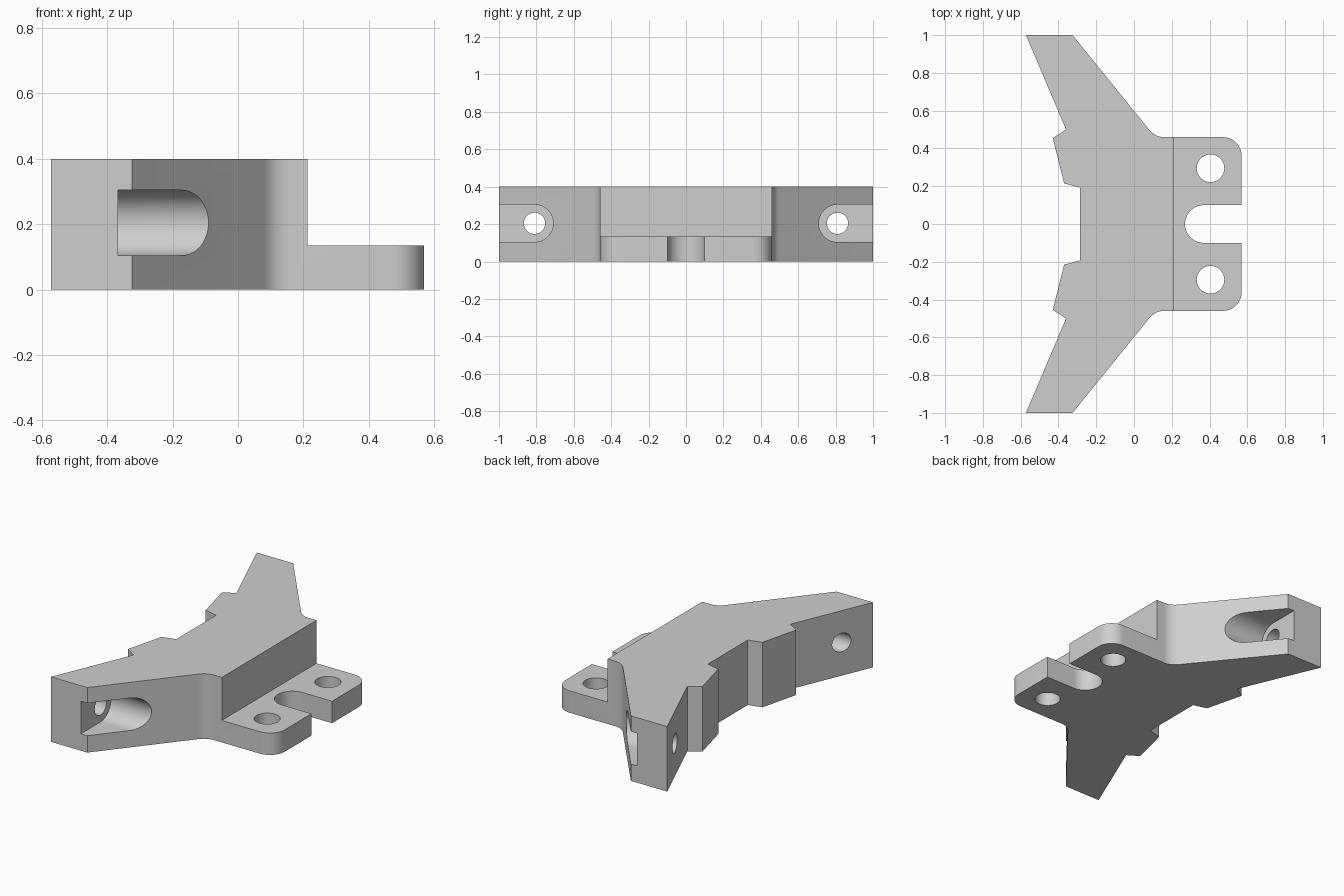
import bpy, bmesh, math
from mathutils import Vector

if "Cube" in bpy.data.objects:
    bpy.data.objects.remove(bpy.data.objects["Cube"])

grey = bpy.data.materials.new("plain grey")
grey.diffuse_color = (0.62, 0.62, 0.62, 1)
grey.use_nodes = True
grey.node_tree.nodes["Principled BSDF"].inputs["Base Color"].default_value = grey.diffuse_color


def prism(name, pts, lo, hi, axis="z"):
    """Extrude a 2D profile along z (profile in x,y) or x (profile in y,z)."""
    place = (lambda a, b, h: (a, b, h)) if axis == "z" else (lambda a, b, h: (h, a, b))
    bm = bmesh.new()
    bottom = [bm.verts.new(place(a, b, lo)) for a, b in pts]
    top = [bm.verts.new(place(a, b, hi)) for a, b in pts]
    bm.faces.new(bottom)
    bm.faces.new(top)
    n = len(pts)
    for i in range(n):
        j = (i + 1) % n
        bm.faces.new((bottom[i], bottom[j], top[j], top[i]))
    bmesh.ops.recalc_face_normals(bm, faces=bm.faces)
    mesh = bpy.data.meshes.new(name)
    bm.to_mesh(mesh)
    bm.free()
    mesh.materials.append(grey)
    ob = bpy.data.objects.new(name, mesh)
    bpy.context.collection.objects.link(ob)
    return ob


def fillet(prev, corner, nxt, r, steps=10):
    """Points of an arc rounding a profile corner."""
    p, c, n = Vector(prev), Vector(corner), Vector(nxt)
    u, v = (p - c).normalized(), (n - c).normalized()
    half = u.angle(v) / 2
    start, end = c + u * (r / math.tan(half)), c + v * (r / math.tan(half))
    centre = c + (u + v).normalized() * (r / math.sin(half))
    a, sweep = start - centre, math.pi - 2 * half
    b = end - centre
    return [tuple(centre + (a * math.sin((1 - t) * sweep) + b * math.sin(t * sweep)) / math.sin(sweep))
            for t in (i / steps for i in range(steps + 1))]


def circle(cx, cy, r, n=40):
    return [(cx + r * math.cos(2 * math.pi * i / n), cy + r * math.sin(2 * math.pi * i / n))
            for i in range(n)]


def u_shape(cx, cy, r, far, n=24):
    """Slot with a round end facing away from 'far'."""
    s = 1 if far > cx else -1
    arc = [(cx - s * r * math.sin(math.pi * i / n), cy + r * math.cos(math.pi * i / n))
           for i in range(n + 1)]
    return arc + [(far, cy - r), (far, cy + r)]


# Bracket outline: one half, then mirrored
half = [(-0.285, 0.193), (-0.37, 0.215), (-0.43, 0.455), (-0.36, 0.5), (-0.572, 1), (-0.325, 1)]
half += fillet((-0.325, 1), (0.112, 0.46), (0.57, 0.46), 0.1)
half += fillet((0.112, 0.46), (0.57, 0.46), (0.57, 0), 0.1)
outline = half + [(x, -y) for x, y in reversed(half)]
bracket = prism("bracket_body", outline, 0, 0.4)

# Cutters: step above the mounting plate and its open slot
cutters = [
    prism("step_cutter", [(0.212, -0.7), (0.8, -0.7), (0.8, 0.7), (0.212, 0.7)], 0.135, 0.6),
    prism("slot_cutter", u_shape(0.37, 0, 0.1, 0.8), -0.1, 0.3),
]
# Plate holes, arm pockets and arm bolt holes on both sides
for s in (1, -1):
    cutters += [
        prism("plate_hole_cutter", circle(0.405, s * 0.295, 0.073), -0.1, 0.3),
        prism("pocket_cutter", u_shape(s * 0.81, 0.204, 0.1, s * 1.2), -0.368, 0.3, "x"),
        prism("bolt_hole_cutter", circle(s * 0.81, 0.204, 0.057), -0.8, -0.2, "x"),
    ]

bpy.context.view_layer.objects.active = bracket
bracket.select_set(True)
for c in cutters:
    c.hide_render = True
    mod = bracket.modifiers.new("cut", "BOOLEAN")
    mod.operation, mod.solver, mod.object = "DIFFERENCE", "EXACT", c
    bpy.ops.object.modifier_apply(modifier=mod.name)
for c in cutters:
    bpy.data.objects.remove(c)

bpy.ops.object.shade_smooth_by_angle(angle=math.radians(30))
